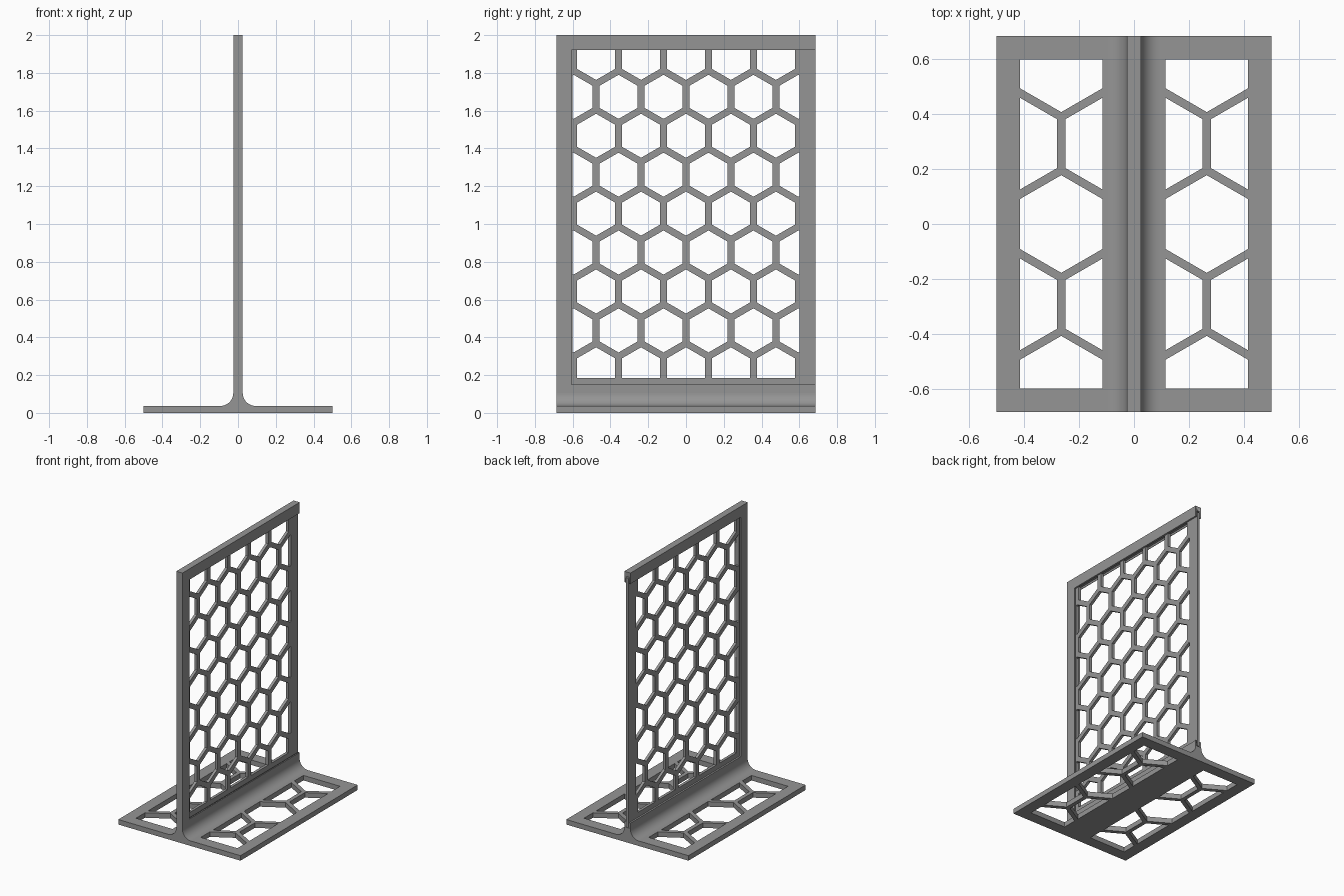
import bpy, math
from mathutils import Matrix, Vector

if "Cube" in bpy.data.objects:
    bpy.data.objects.remove(bpy.data.objects["Cube"])

grey = bpy.data.materials.new("grey plastic")
grey.diffuse_color = (0.30, 0.30, 0.30, 1)
grey.use_nodes = True
grey.node_tree.nodes["Principled BSDF"].inputs["Base Color"].default_value = grey.diffuse_color

HALF_Y = 0.685      # half length of the stand
BASE_H = 0.037      # base plate thickness
FILLET = 0.068      # fillet radius between base and frame
HALF_T = 0.025      # half thickness of the frame

# Local (x, y) of an outline -> world axes
FLAT = Matrix.Identity(4)                                                # x, y
SIDE = Matrix(((0, 0, 1, 0), (1, 0, 0, 0), (0, 1, 0, 0), (0, 0, 0, 1)))  # y, z
FRONT = Matrix(((1, 0, 0, 0), (0, 0, -1, 0), (0, 1, 0, 0), (0, 0, 0, 1)))  # x, z


def rect(x0, x1, y0, y1):
    return [(x0, y0), (x1, y0), (x1, y1), (x0, y1)]


def plate(name, outlines, thickness, frame, offset=(0, 0, 0)):
    """Extrude filled outlines (the first is the border, the rest are holes)."""
    cu = bpy.data.curves.new(name, 'CURVE')
    cu.dimensions, cu.fill_mode, cu.extrude = '2D', 'BOTH', thickness / 2
    for pts in outlines:
        sp = cu.splines.new('POLY')
        sp.points.add(len(pts) - 1)
        for p, (x, y) in zip(sp.points, pts):
            p.co = (x, y, 0, 1)
        sp.use_cyclic_u = True
    tmp = bpy.data.objects.new(name + "_outline", cu)
    bpy.context.collection.objects.link(tmp)
    bpy.context.view_layer.update()
    me = bpy.data.meshes.new_from_object(
        tmp.evaluated_get(bpy.context.evaluated_depsgraph_get()))
    bpy.data.objects.remove(tmp)
    me.transform(Matrix.Translation(Vector(offset)) @ frame)
    me.materials.clear()
    me.materials.append(grey)
    ob = bpy.data.objects.new(name, me)
    bpy.context.collection.objects.link(ob)
    # Weld the caps to the walls
    bpy.context.view_layer.objects.active = ob
    ob.select_set(True)
    bpy.ops.object.mode_set(mode='EDIT')
    bpy.ops.mesh.select_all(action='SELECT')
    bpy.ops.mesh.remove_doubles(threshold=0.0001)
    bpy.ops.mesh.dissolve_limited(angle_limit=0.01)
    bpy.ops.mesh.normals_make_consistent(inside=False)
    bpy.ops.object.mode_set(mode='OBJECT')
    bpy.ops.object.shade_smooth_by_angle(angle=math.radians(30))
    ob.select_set(False)
    return ob


def clip(poly, x0, x1, y0, y1):
    """Trim a convex polygon to a rectangle."""
    for axis, lim, sign in ((0, x0, 1), (0, x1, -1), (1, y0, 1), (1, y1, -1)):
        out = []
        for i, b in enumerate(poly):
            a = poly[i - 1]
            da, db = sign * (a[axis] - lim), sign * (b[axis] - lim)
            if da * db < 0:
                t = da / (da - db)
                out.append((a[0] + t * (b[0] - a[0]), a[1] + t * (b[1] - a[1])))
            if db >= 0:
                out.append(b)
        poly = out
    return poly


def honeycomb(cx, cy, pitch, strut, window):
    """Pointed-up hexagon holes around a centre, trimmed to a window."""
    r = (pitch - strut) / math.sqrt(3)
    holes = []
    for row in range(-5, 6):
        for col in range(-4, 5):
            x = cx + (col + 0.5 * (row % 2)) * pitch
            y = cy + row * pitch * math.sqrt(3) / 2
            hexagon = [(x + r * math.sin(k * math.pi / 3), y + r * math.cos(k * math.pi / 3))
                       for k in range(6)]
            hole = clip(hexagon, *window)
            if len(hole) > 2:
                holes.append(hole)
    return holes


# Base plate with a honeycomb window on each side
holes = []
for s in (-1, 1):
    xs = sorted((s * 0.115, s * 0.415))
    holes += honeycomb(s * 0.265, 0, 0.338, 0.03, (*xs, -0.6, 0.6))
plate("base_plate", [rect(-0.5, 0.5, -HALF_Y, HALF_Y)] + holes, BASE_H, FLAT,
      (0, 0, BASE_H / 2))

# Filleted root joining base and frame
arc = [(HALF_T + FILLET * (1 - math.sin(a)), BASE_H + FILLET * (1 - math.cos(a)))
       for a in (k * math.pi / 24 for k in range(13))]
profile = arc[::-1] + [(-x, z) for x, z in arc]
plate("fillet_root", [profile], 2 * HALF_Y, FRONT)

# Upright frame, open at the back, with a slot for the panel
root = BASE_H + FILLET
outline = [(HALF_Y, root), (HALF_Y, 0.15), (-0.605, 0.15), (-0.605, 1.92),
           (HALF_Y, 1.92), (HALF_Y, 2.0), (-HALF_Y, 2.0), (-HALF_Y, root)]
frame = plate("upright_frame", [outline], 2 * HALF_T, SIDE)
cutter = plate("slot_cutter", [rect(-0.65, 0.8, 0.11, 1.965)], 0.026, SIDE)
cutter.hide_render = True
cutter.hide_set(True)
mod = frame.modifiers.new("slot", 'BOOLEAN')
mod.object, mod.operation, mod.solver = cutter, 'DIFFERENCE', 'EXACT'

# Honeycomb panel slid into the frame
plate("honeycomb_panel",
      [rect(-0.645, HALF_Y, 0.113, 1.955)]
      + honeycomb(0, 1.055, 0.238, 0.036, (-0.602, 0.602, 0.185, 1.925)),
      0.021, SIDE)
